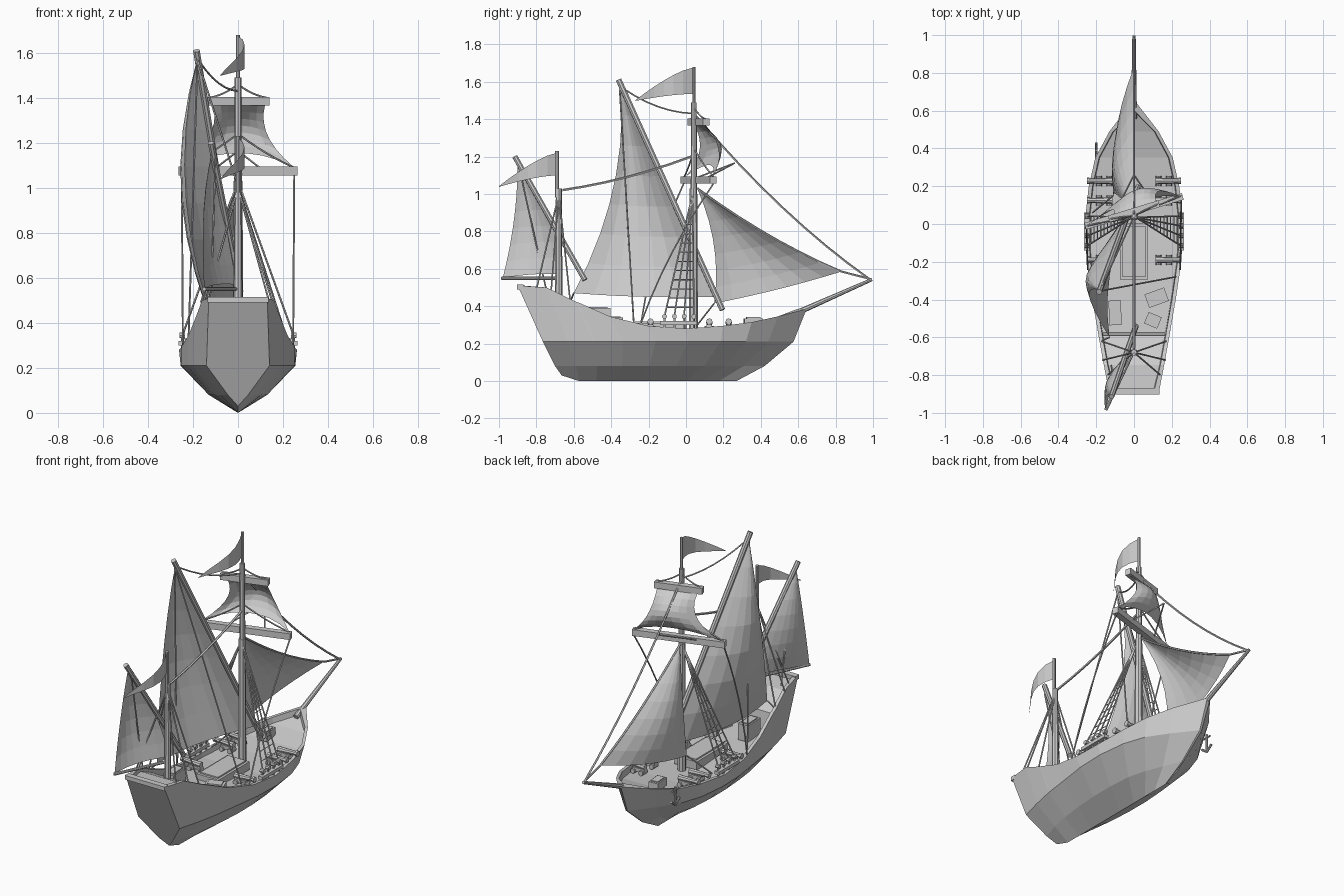
import bpy, bmesh, math
from mathutils import Vector as V, Matrix

if "Cube" in bpy.data.objects:
    bpy.data.objects.remove(bpy.data.objects["Cube"])


def finish(bm, name):
    bmesh.ops.recalc_face_normals(bm, faces=bm.faces)
    me = bpy.data.meshes.new(name)
    bm.to_mesh(me)
    bm.free()
    ob = bpy.data.objects.new(name, me)
    bpy.context.collection.objects.link(ob)
    return ob


def add_rod(bm, a, b, r1, r2=None, n=8):
    a, b = V(a), V(b)
    d = b - a
    m = Matrix.Translation((a + b) / 2) @ d.to_track_quat('Z', 'Y').to_matrix().to_4x4()
    bmesh.ops.create_cone(bm, cap_ends=True, segments=n, radius1=r1,
                          radius2=r1 if r2 is None else r2, depth=d.length, matrix=m)


def add_rope(bm, a, b, sag=(0, 0, 0), r=0.0045, n=6):
    a, b, s = V(a), V(b), V(sag)
    p = [a.lerp(b, i / n) + s * 4 * (i / n) * (1 - i / n) for i in range(n + 1)]
    for q, w in zip(p, p[1:]):
        add_rod(bm, q, w, r, n=5)


def add_box(bm, c, size, rot=0):
    m = Matrix.Translation(c) @ Matrix.Rotation(rot, 4, 'Z') @ Matrix.Diagonal((*size, 1))
    bmesh.ops.create_cube(bm, size=1, matrix=m)


def rods(name, *items):
    bm = bmesh.new()
    for it in items:
        add_rod(bm, *it)
    return finish(bm, name)


def sail(name, tl, tr, bl, br, left=(0, 0, 0), right=(0, 0, 0), foot=(0, 0, 0), belly=(0, 0, 0), n=7):
    """Patch between four corners, with curved edges and a wind-filled belly."""
    tl, tr, bl, br, left, right, foot, belly = map(V, (tl, tr, bl, br, left, right, foot, belly))
    bm = bmesh.new()
    g = []
    for j in range(n + 1):
        v = j / n
        k = 4 * v * (1 - v)
        row = []
        for i in range(n + 1):
            u = i / n
            p = tl.lerp(tr, u).lerp(bl.lerp(br, u), v)
            p += left * k * (1 - u) + right * k * u + foot * 4 * u * (1 - u) * v
            p += belly * math.sin(math.pi * u) * math.sin(math.pi * v)
            row.append(bm.verts.new(p))
        g.append(row)
    for j in range(n):
        for i in range(n):
            bm.faces.new((g[j][i], g[j][i + 1], g[j + 1][i + 1], g[j + 1][i]))
    bmesh.ops.remove_doubles(bm, verts=bm.verts, dist=1e-4)
    return finish(bm, name)


# Hull: stations from stern to bow, closed section including rail and stepped deck
T = [0, .1, .2, .21, .32, .45, .58, .71, .81, .9, 1]
SX = [.13, .16, .188, .19, .22, .25, .262, .24, .205, .13, .01]
SZ = [.51, .50, .425, .42, .345, .295, .28, .295, .315, .345, .385]
MX = [.14, .175, .203, .205, .225, .25, .255, .235, .19, .11, .006]
LX = [.045, .08, .103, .105, .12, .13, .13, .12, .09, .05, .004]
DROP = [.02, .02, .02, .12, .06, .025, .025, .035, .04, .035, .035]
last = len(T) - 1
bm = bmesh.new()
rings = []
for i, t in enumerate(T):
    y = -.9 + 1.545 * t
    yi = y + (.03 if i == 0 else -.05 if i == last else 0)
    xi = max(SX[i] - .02, .006)
    half = [(LX[i], -.70 + 1.12 * t, .08), (MX[i], -.765 + 1.34 * t, .21), (SX[i], y, SZ[i]),
            (xi, yi, SZ[i]), (xi - .004, yi, SZ[i] - DROP[i])]
    pts = [(0, -.665 + .935 * t, .03 if i == 0 else 0)] + half + [(-x, b, c) for x, b, c in half[::-1]]
    rings.append([bm.verts.new(p) for p in pts])
for a, b in zip(rings, rings[1:]):
    for k in range(11):
        bm.faces.new((a[k], a[(k + 1) % 11], b[(k + 1) % 11], b[k]))
for r in (rings[0], rings[-1]):
    bm.faces.new(r[:4] + r[8:])
    bm.faces.new((r[3], r[4], r[7], r[8]))
    bm.faces.new((r[4], r[5], r[6], r[7]))
finish(bm, "hull")
bm = bmesh.new()
add_box(bm, (0, -.885, .503), (.27, .035, .025))
finish(bm, "stern_rail")

# Masts and spars
rods("main_mast", ((0, .04, .25), (0, .04, 1.03), .024, .02), ((0, .042, .98), (0, .042, 1.49), .017, .015),
     ((0, .043, 1.4), (0, .043, 1.68), .009))
rods("mizzen_mast", ((0, -.68, .42), (0, -.68, 1.03), .02, .016), ((0, -.69, .98), (0, -.69, 1.23), .01))
rods("bowsprit", ((0, .56, .35), (0, .995, .543), .016, .009))
rods("main_lateen_yard", ((-.185, -.36, 1.61), (.02, .195, .38), .016))
rods("mizzen_lateen_yard", ((-.12, -.915, 1.2), (.01, -.54, .54), .015))
rods("mizzen_boom", ((-.15, -.985, .55), (-.01, -.69, .55), .009))
for name, z, half in (("topsail_lower_yard", 1.075, .27), ("topsail_upper_yard", 1.385, .14)):
    bm = bmesh.new()
    add_box(bm, (0, .067, z), (half * 2, .036, .038), math.radians(17))
    finish(bm, name)

# Sails
sail("main_lateen_sail", (-.18, -.35, 1.58), (-.18, -.35, 1.58), (-.13, -.6, .47), (.01, .165, .45),
     left=(-.08, .085, 0), foot=(-.06, 0, -.01), belly=(-.05, 0, 0))
sail("mizzen_lateen_sail", (-.115, -.9, 1.17), (-.115, -.9, 1.17), (-.15, -.98, .55), (-.005, -.66, .57),
     left=(-.02, .02, 0), right=(0, .05, 0), foot=(-.02, 0, .01), belly=(-.025, 0, 0))
sail("square_topsail", (-.11, .045, 1.368), (.12, .105, 1.368), (-.24, .0, 1.095), (.245, .145, 1.095),
     left=(.05, .05, 0), right=(-.05, .05, 0), foot=(0, .05, .06), belly=(0, .03, 0))
sail("jib_sail", (0, .06, 1.03), (0, .06, 1.03), (-.11, .15, .415), (0, .83, .585),
     left=(-.03, .045, 0), right=(0, 0, -.03), foot=(-.04, 0, -.01), belly=(-.03, 0, 0))


# Tapering, waving pennants
def pennant(name, y0, ztop, h, length, drop):
    bm = bmesh.new()
    prev = None
    for i in range(7):
        t = i / 6
        x = .035 * math.sin(t * math.pi * 1.3) - .05 * t * t
        zc = ztop - h / 2 - (drop - h / 2) * t ** 1.4
        hh = h / 2 * (1 - .97 * t ** 1.3)
        cur = [bm.verts.new((x, y0 - length * t, zc + s * hh)) for s in (1, -1)]
        if prev:
            bm.faces.new((prev[0], cur[0], cur[1], prev[1]))
        prev = cur
    finish(bm, name)


pennant("main_pennant", .035, 1.675, .14, .305, .175)
pennant("mizzen_pennant", -.69, 1.22, .12, .31, .18)

# Shrouds with ratlines and deadeyes
bm = bmesh.new()
for s in (-1, 1):
    top = V((s * .01, .035, 1.0))
    feet = [V((s * .247, y, .345)) for y in (-.115, -.062, -.01, .042)]
    for f in feet:
        add_rod(bm, f, top, .0045, n=5)
        add_rod(bm, f - V((s * .012, 0, 0)), f + V((s * .012, 0, 0)), .013)
        add_rod(bm, f, f - V((0, 0, .07)), .006, n=5)
    for k in range(1, 11):
        t = k * .075
        add_rod(bm, feet[0].lerp(top, t), feet[3].lerp(top, t), .003, n=4)
    add_box(bm, (s * .25, -.04, .31), (.03, .2, .02))
    for x, y in ((.14, -.8), (.165, -.72), (.172, -.62)):
        add_rod(bm, (s * x, y, .49 if y < -.7 else .43), (0, -.68, 1.0), .0045, n=5)
finish(bm, "shrouds")

# Stays, braces and sheets
bm = bmesh.new()
add_rope(bm, (0, .05, 1.42), (0, .98, .545), (0, 0, -.055), r=.006, n=8)
add_rope(bm, (0, .06, 1.03), (0, .83, .585), (0, 0, -.03), r=.006, n=7)
add_rope(bm, (0, .83, .585), (0, .985, .545), r=.006, n=1)
add_rope(bm, (0, -.66, 1.02), (0, .03, 1.2), (0, 0, -.02), r=.007)
add_rope(bm, (-.17, -.33, 1.56), (0, .04, 1.43), (0, 0, -.03))
add_rope(bm, (-.18, -.355, 1.57), (.22, -.28, .32))
add_rope(bm, (-.18, -.355, 1.57), (-.22, -.28, .32))
add_rope(bm, (0, .26, 1.165), (.11, .1, 1.08))
add_rope(bm, (0, .26, 1.165), (-.11, .04, 1.08))
for s in (-1, 1):
    add_rope(bm, (s * .25, .07 + s * .08, 1.06), (s * .245, -.24, .31), (0, -.03, 0))
    add_rope(bm, (s * .25, .07 + s * .08, 1.09), (0, .045, 1.24), (0, 0, -.01))
    add_rope(bm, (s * .13, .067 + s * .04, 1.4), (0, .045, 1.46), (0, 0, -.01))
add_rope(bm, (-.11, .15, .415), (-.22, .06, .3))
add_rope(bm, (-.13, -.6, .47), (-.18, -.62, .42))
add_rope(bm, (-.1, -.89, 1.13), (-.12, -.75, .5))
finish(bm, "rigging_ropes")

# Cannons along both rails
bm = bmesh.new()
for s in (-1, 1):
    for y in (-.19, .125, .228):
        add_rod(bm, (s * .115, y, .312), (s * .245, y, .318), .018, .012)
        add_rod(bm, (s * .235, y, .318), (s * .248, y, .318), .017)
        add_box(bm, (s * .155, y, .29), (.08, .03, .024))
        for dx in (.13, .185):
            add_rod(bm, (s * dx, y - .026, .28), (s * dx, y + .026, .28), .015)
finish(bm, "cannons")

# Hatch and deck cargo
bm = bmesh.new()
add_box(bm, (0, -.145, .285), (.15, .3, .05))
add_box(bm, (0, -.145, .312), (.12, .27, .012))
finish(bm, "hatch")
bm = bmesh.new()
for x, y, z, sx, sy, sz, r in ((.12, -.39, .31, .11, .075, .06, .35), (.1, -.51, .32, .075, .065, .06, -.4),
                               (-.1, -.47, .34, .065, .13, .1, .05), (-.06, .36, .31, .06, .1, .05, .1)):
    add_box(bm, (x, y, z), (sx, sy, sz), r)
    add_box(bm, (x, y, z + sz / 2), (sx * .75, sy * .75, .012), r)
finish(bm, "crates")

# Bow anchor
rods("anchor", ((-.2, .39, .34), (-.2, .39, .23), .006), ((-.2, .36, .32), (-.2, .42, .32), .005),
     ((-.2, .39, .23), (-.2, .35, .26), .007), ((-.2, .39, .23), (-.2, .43, .26), .007))
